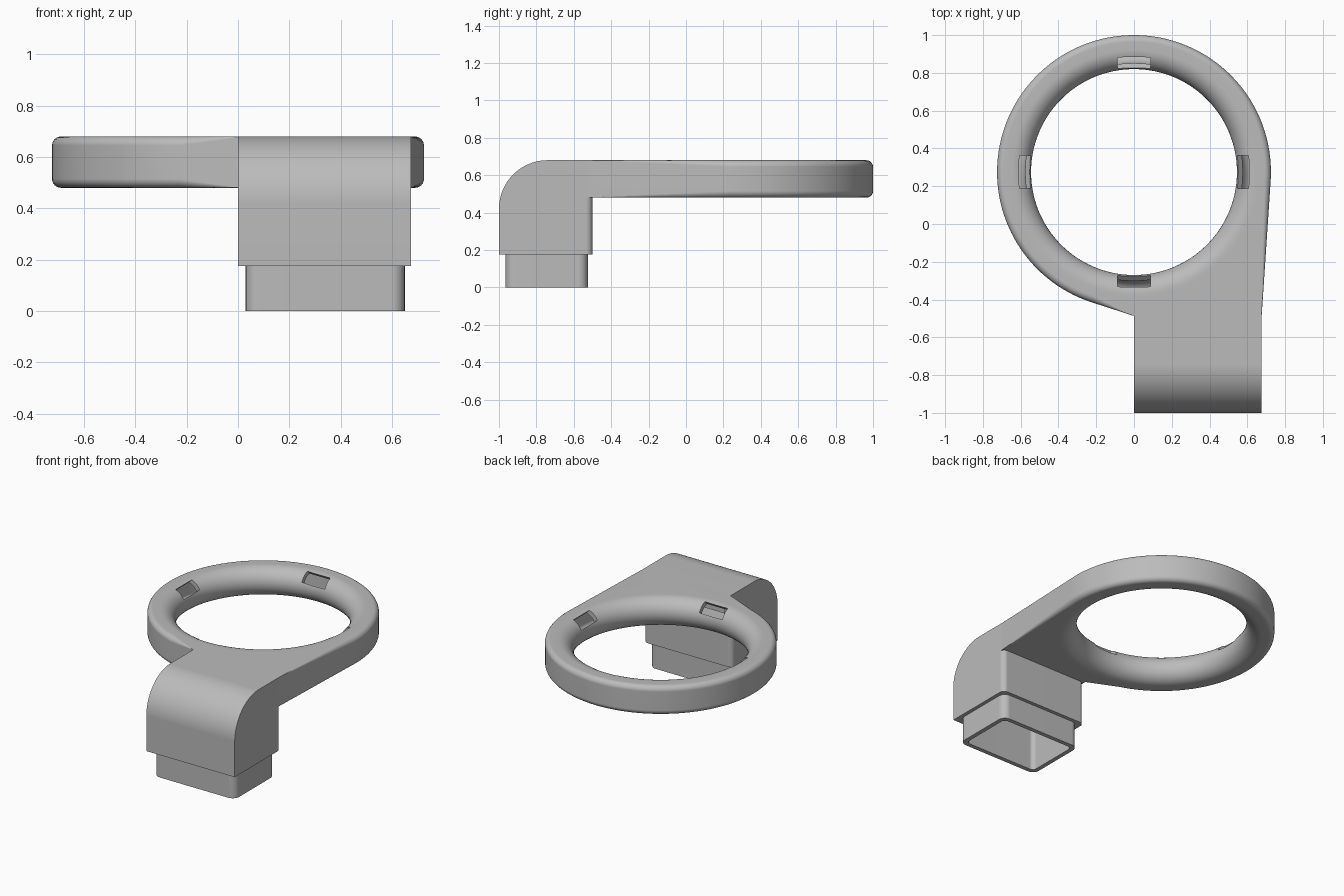
import bpy, bmesh
from math import sin, cos, pi, acos, atan2, hypot, radians
from mathutils import Matrix, Vector

cube = bpy.data.objects.get("Cube")
if cube:
    bpy.data.objects.remove(cube, do_unlink=True)

CY = 0.275            # ring centre on y
R_OUT = 0.725         # ring outer radius
Z0, Z1 = 0.48, 0.68   # underside and top of the ring
WALL = 0.03
EDGE = 0.035

grey = bpy.data.materials.new("plain_grey")
grey.use_nodes = True
grey.diffuse_color = (0.5, 0.5, 0.5, 1)
grey.node_tree.nodes["Principled BSDF"].inputs["Base Color"].default_value = (0.5, 0.5, 0.5, 1)


def finish(name, bm):
    bmesh.ops.recalc_face_normals(bm, faces=bm.faces)
    mesh = bpy.data.meshes.new(name)
    bm.to_mesh(mesh)
    bm.free()
    mesh.materials.append(grey)
    ob = bpy.data.objects.new(name, mesh)
    bpy.context.collection.objects.link(ob)
    return ob


def arc(cx, cy, r, a0, a1, n):
    return [(cx + r * cos(radians(a0 + (a1 - a0) * i / n)),
             cy + r * sin(radians(a0 + (a1 - a0) * i / n))) for i in range(n + 1)]


def loft(name, loops, closed=False):
    """Skin matching loops of points; cap the ends unless closed."""
    bm = bmesh.new()
    rows = [[bm.verts.new(p) for p in loop] for loop in loops]
    n = len(rows[0])
    pairs = list(zip(rows, rows[1:])) + ([(rows[-1], rows[0])] if closed else [])
    for a, b in pairs:
        for i in range(n):
            j = (i + 1) % n
            bm.faces.new((a[i], a[j], b[j], b[i]))
    if not closed:
        bm.faces.new(rows[0])
        bm.faces.new(rows[-1])
    return finish(name, bm)


def ring(name, inset):
    """Ring with a half-round inner side and softened outer edges."""
    r, e = 0.1 - inset, EDGE * (1 - inset / 0.06)
    out = R_OUT - inset
    mid = (Z0 + Z1) / 2
    sec = arc(0.645, mid, r, 90, 270, 20)
    sec += arc(out - e, Z0 + inset + e, e, 270, 360, 6)
    sec += arc(out - e, Z1 - inset - e, e, 0, 90, 6)
    steps = 144
    loops = []
    for k in range(steps):
        a = 2 * pi * (k + 0.5) / steps
        loops.append([(q * cos(a), CY + q * sin(a), z) for q, z in sec])
    return loft(name, loops, closed=True)


def tangent_angle(x, y, r, side):
    d = hypot(x, y - CY)
    return atan2(y - CY, x) + side * acos(r / d)


def neck(name, inset, y_left, y_back):
    """Flared bridge from the duct to the ring, edges softening toward the ring."""
    r = R_OUT - inset
    xl, xr = inset, 0.675 - inset
    aR = tangent_angle(xr, -0.5, r, 1)
    aL = tangent_angle(xl, y_left, r, -1)
    # plan points: x, y, edge radius, inward direction
    plan = [(xl, y_left, 0, 0), (xl, y_back, 0, 0), (xr, y_back, 0, 0), (xr, -0.5, 0, 0)]
    plan.append((r * cos(aR), CY + r * sin(aR), EDGE, aR))
    for i in range(33):
        a = aR + (aL - aR) * i / 32
        plan.append((0.66 * cos(a), CY + 0.66 * sin(a), 0, 0))
    plan.append((r * cos(aL), CY + r * sin(aL), EDGE, aL))
    loops = []
    for top in (False, True):
        for i in range(7):
            t = pi / 2 * (i / 6 if top else 1 - i / 6)
            loop = []
            for x, y, e, a in plan:
                e = e or 0.002
                cut = e * (1 - cos(t)) if e > 0.01 else 0
                drop = e * (1 - sin(t))
                z = Z1 - inset - drop if top else Z0 + inset + drop
                loop.append((x - cut * cos(a), y - cut * sin(a), z))
            loops.append(loop)
    return loft(name, loops)


def elbow(name, x0, x1, y0, y1, z0, z1, r):
    """Upright duct whose top front edge is a broad quarter round."""
    side = [(y0, z0)] + arc(y0 + r, z1 - r, r, 180, 90, 24) + [(y1, z1), (y1, z0)]
    return loft(name, [[(x, y, z) for y, z in side] for x in (x0, x1)])


def round_uprights(ob, radius, y_min=-9):
    bm = bmesh.new()
    bm.from_mesh(ob.data)
    edges = [e for e in bm.edges
             if abs(e.verts[0].co.z - e.verts[1].co.z) > 0.15
             and min(v.co.y for v in e.verts) > y_min]
    bmesh.ops.bevel(bm, geom=edges, offset=radius, segments=6, profile=0.5, affect='EDGES')
    bm.to_mesh(ob.data)
    bm.free()


def box(name, size, matrix):
    bm = bmesh.new()
    bmesh.ops.create_cube(bm, size=1, matrix=matrix @ Matrix.Diagonal((*size, 1)))
    return finish(name, bm)


# Outer shells
body = ring("ring_duct", 0)
duct = elbow("duct_elbow", 0, 0.675, -1, -0.5, 0.175, Z1, 0.26)
round_uprights(duct, 0.035, -0.6)
bridge = neck("neck", 0, -0.487, -0.6)
plug = box("inlet_plug", (0.62, 0.44, 0.3), Matrix.Translation((0.34, -0.745, 0.15)))
round_uprights(plug, 0.05)
adds = [bridge, duct, plug]

# Air passages
inlet = elbow("inlet_passage", 0.06, 0.62, -0.935, -0.555, -0.1, Z1 - WALL, 0.2)
round_uprights(inlet, 0.03)
cuts = [ring("ring_passage", WALL), neck("neck_passage", WALL, -0.455, -0.7), inlet]

# Four outlet slots on the upper inner side of the ring
for k in range(4):
    m = (Matrix.Translation((0, CY, 0)) @ Matrix.Rotation(k * pi / 2, 4, 'Z')
         @ Matrix.Translation((0.574, 0, 0.651)) @ Matrix.Rotation(pi / 4, 4, 'Y'))
    cuts.append(box("outlet_slot", (0.11, 0.175, 0.08), m))

# Combine the parts
for ob, op in [(o, 'UNION') for o in adds] + [(o, 'DIFFERENCE') for o in cuts]:
    mod = body.modifiers.new(ob.name, 'BOOLEAN')
    mod.operation, mod.object, mod.solver = op, ob, 'EXACT'
bpy.context.view_layer.update()
result = bpy.data.meshes.new_from_object(body.evaluated_get(bpy.context.evaluated_depsgraph_get()))
body.modifiers.clear()
body.data = result
body.name = "ring_air_duct"
for ob in adds + cuts:
    bpy.data.objects.remove(ob, do_unlink=True)

# Smooth the rounds, keep the corners sharp
bpy.context.view_layer.objects.active = body
body.select_set(True)
bpy.ops.object.shade_smooth_by_angle(angle=radians(30))
body.modifiers.new("weighted_normals", 'WEIGHTED_NORMAL').keep_sharp = True
